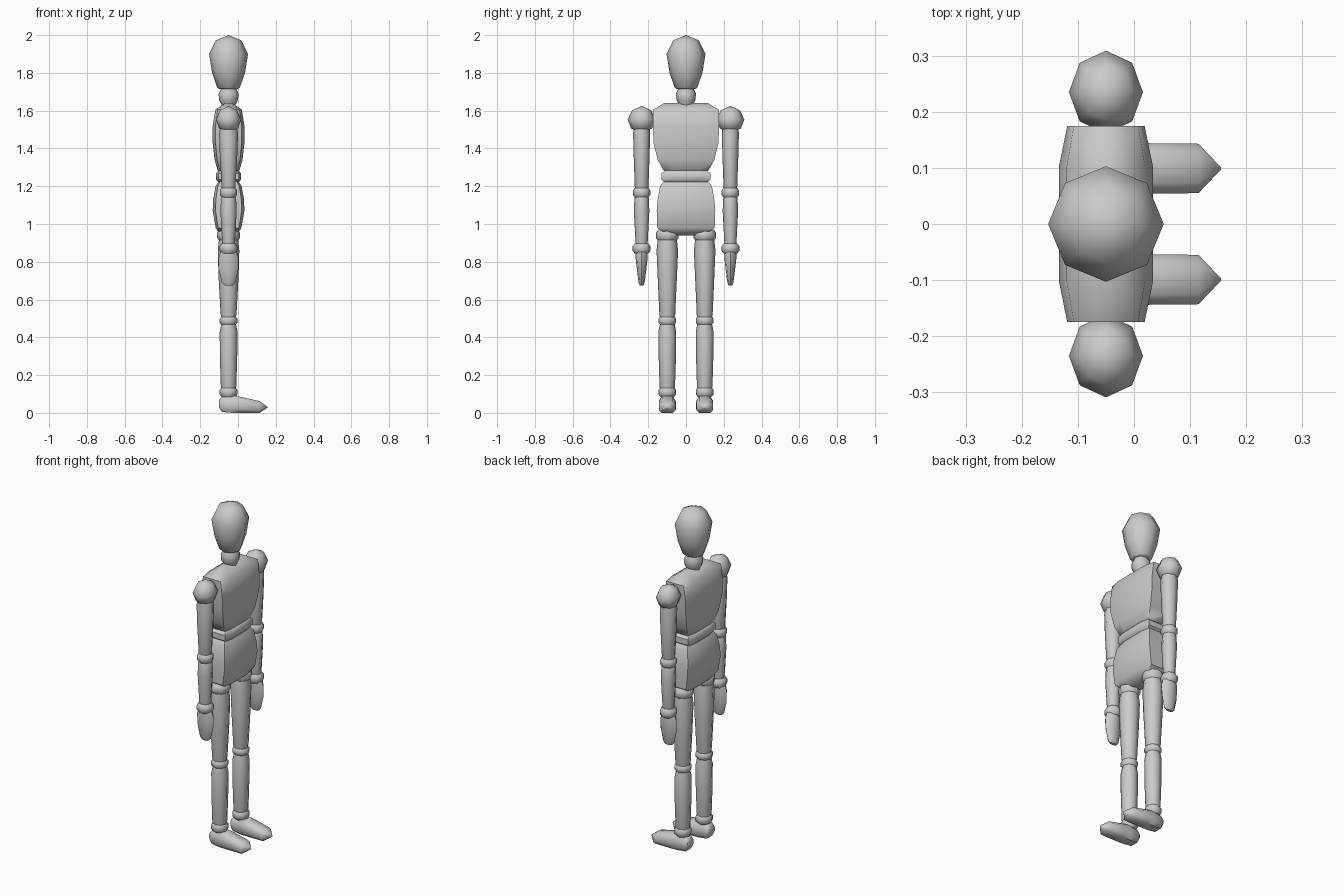
import bpy, bmesh
from math import cos, sin, pi, radians

CX = -0.05  # body axis
ROUND = [(cos(i * pi / 4), sin(i * pi / 4)) for i in range(8)]
# flattened octagons with broad faces, for the trunk and feet
SLAB = [(1, -.58), (1, .58), (.82, 1), (-.82, 1), (-1, .58), (-1, -.58), (-.82, -1), (.82, -1)]
SOLE = [(1, -.55), (1, .45), (.6, 1), (-.6, 1), (-1, .45), (-1, -.55), (-.65, -1), (.65, -1)]


def loft(name, rings, shape, place, angle=50):
    """Skin 8-sided rings; place(point, ring) gives the position."""
    bm = bmesh.new()
    loops = [[bm.verts.new(place(p, r)) for p in shape] for r in rings]
    for a, b in zip(loops, loops[1:]):
        for i in range(8):
            j = (i + 1) % 8
            bm.faces.new((a[i], a[j], b[j], b[i]))
    bm.faces.new(loops[0][::-1])
    bm.faces.new(loops[-1])
    bmesh.ops.remove_doubles(bm, verts=bm.verts, dist=0.0005)
    bmesh.ops.recalc_face_normals(bm, faces=bm.faces)
    mesh = bpy.data.meshes.new(name)
    bm.to_mesh(mesh)
    bm.free()
    ob = bpy.data.objects.new(name, mesh)
    bpy.context.collection.objects.link(ob)
    bpy.ops.object.select_all(action='DESELECT')
    ob.select_set(True)
    bpy.context.view_layer.objects.active = ob
    bpy.ops.object.shade_smooth_by_angle(angle=radians(angle))
    return ob


def upright(name, rings, y=0, shape=ROUND):
    """Rings are (z, half x, half y)."""
    return loft(name, rings, shape,
                lambda p, r: (CX + p[0] * r[1], y + p[1] * r[2], r[0]))


def joint(name, z, h, r, y=0):
    upright(name, [(z - h, r * .75, r * .75), (z - h * .45, r, r),
                   (z + h * .45, r, r), (z + h, r * .75, r * .75)], y)


# head and neck
upright("head", [(1.715, .05, .05), (1.722, .06, .06), (1.80, .087, .087), (1.90, .103, .103),
                 (1.972, .068, .068), (2.0, 0, 0)])
upright("neck", [(1.62, .03, .03), (1.655, .05, .05), (1.69, .053, .053), (1.72, .038, .038)])

# trunk
upright("chest", [(1.275, .045, .105), (1.285, .058, .12), (1.34, .074, .150), (1.43, .084, .172),
                  (1.52, .084, .175), (1.605, .07, .175), (1.64, .02, .115)], shape=SLAB)
upright("waist", [(1.215, .05, .105), (1.235, .066, .13), (1.268, .066, .13),
                  (1.288, .05, .105)], shape=SLAB)
upright("pelvis", [(.94, .025, .05), (.957, .055, .12), (.98, .068, .152), (1.07, .084, .155),
                   (1.13, .082, .15), (1.20, .069, .137), (1.23, .05, .115)], shape=SLAB)

for side, s in (("left", 1), ("right", -1)):
    # arm
    y = s * .235
    upright(side + "_shoulder", [(1.485, 0, 0), (1.505, .05, .055), (1.553, .066, .074),
                                 (1.602, .046, .05), (1.625, 0, 0)], y)
    upright(side + "_upper_arm", [(1.165, .028, .028), (1.19, .036, .036), (1.36, .046, .042),
                                  (1.48, .05, .045), (1.53, .04, .04)], y)
    joint(side + "_elbow", 1.166, .027, .046, y)
    upright(side + "_forearm", [(.87, .028, .026), (.90, .034, .032), (1.07, .043, .041),
                                (1.135, .04, .038), (1.16, .03, .03)], y)
    joint(side + "_wrist", .87, .027, .047, y)
    upright(side + "_hand", [(.675, .022, .010), (.69, .036, .016), (.76, .052, .025),
                             (.82, .053, .032), (.865, .04, .032)], y)
    # leg
    y = s * .099
    joint(side + "_hip", .94, .032, .06, y)
    upright(side + "_thigh", [(.49, .035, .035), (.52, .042, .042), (.72, .053, .051),
                              (.86, .057, .057), (.925, .05, .05)], y)
    joint(side + "_knee", .488, .024, .047, y)
    upright(side + "_shin", [(.11, .034, .034), (.14, .041, .041), (.30, .046, .046),
                             (.43, .047, .047), (.48, .037, .037)], y)
    joint(side + "_ankle", .11, .027, .047, y)
    # foot, lofted heel to toe: (x, centre z, half y, half z)
    loft(side + "_foot", [(-.10, .05, .028, .02), (-.085, .045, .038, .04), (-.03, .046, .043, .046),
                          (.02, .042, .045, .042), (.115, .031, .044, .031), (.155, .03, .002, .003)],
         SOLE, lambda p, r: (r[0], y + p[0] * r[2], r[1] + p[1] * r[3]))
